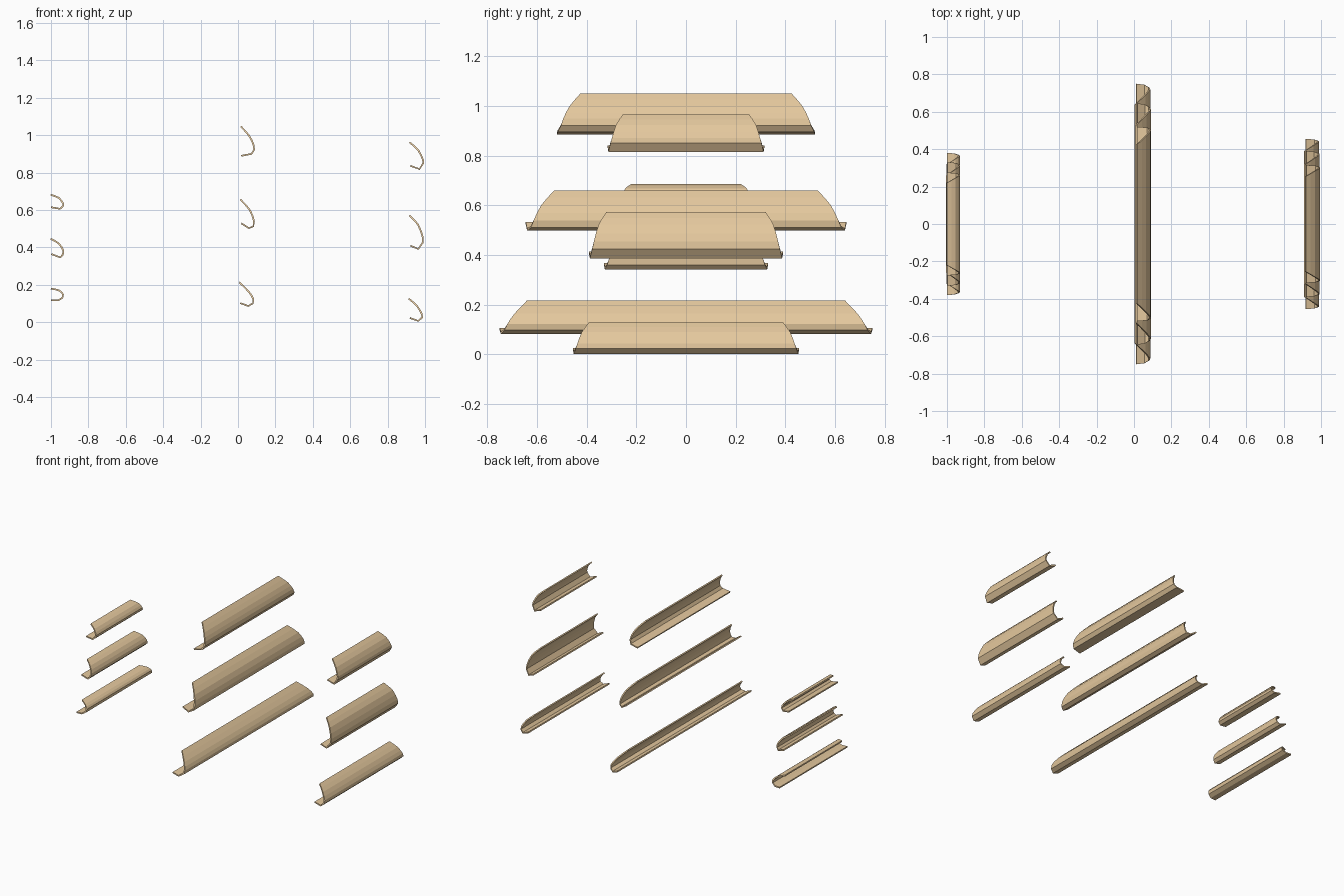
import bpy, bmesh
from mathutils import Vector

if "Cube" in bpy.data.objects:
    bpy.data.objects.remove(bpy.data.objects["Cube"])

mat = bpy.data.materials.new("tan")
mat.diffuse_color = (0.78, 0.58, 0.34, 1)
mat.use_nodes = True
mat.node_tree.nodes["Principled BSDF"].inputs["Base Color"].default_value = mat.diffuse_color

# how far each profile point reaches from the short upper edge to the long lower lip
REACH = [0, 0.45, 0.72, 0.82, 0.95, 1.0]


def refine(pts):
    """Add one curved midpoint in each of the two long upper segments."""
    out = []
    for i, p in enumerate(pts):
        out.append(p)
        if i < 2:
            a = pts[i - 1] if i else p * 2 - pts[1]
            b, c = pts[i + 1], pts[i + 2]
            out.append((p + b) * 0.5625 - (a + c) * 0.0625)
    return out


def slat(name, short, long, profile):
    """Hooked slat along y: profile is x, z from upper edge down to lower lip."""
    pts = refine([Vector((x, short + (long - short) * f, z))
                  for (x, z), f in zip(profile, REACH)])
    bm = bmesh.new()
    rows = [[bm.verts.new((p.x, s * p.y, p.z)) for s in (-1, 1)] for p in pts]
    for a, b in zip(rows, rows[1:]):
        bm.faces.new((a[0], b[0], b[1], a[1]))
    me = bpy.data.meshes.new(name)
    bm.to_mesh(me)
    bm.free()
    me.materials.append(mat)
    ob = bpy.data.objects.new(name, me)
    bpy.context.collection.objects.link(ob)
    # thin wall grown towards the hollow side
    mod = ob.modifiers.new("wall", 'SOLIDIFY')
    mod.thickness = 0.009
    mod.offset = -1


# middle column, long slats
slat("middle_slat_low", 0.64, 0.75,
     [(.01, .217), (.062, .165), (.087, .122), (.083, .098), (.055, .082), (.01, .098)])
slat("middle_slat_mid", 0.53, 0.645,
     [(.015, .66), (.067, .602), (.09, .54), (.085, .51), (.058, .498), (.015, .525)])
slat("middle_slat_top", 0.425, 0.52,
     [(.018, 1.05), (.063, 1.0), (.087, .95), (.091, .922), (.075, .896), (.018, .885)])

# right column, medium slats
slat("right_slat_low", 0.39, 0.455,
     [(.915, .13), (.96, .09), (.987, .045), (.989, .024), (.965, .002), (.918, .018)])
slat("right_slat_mid", 0.32, 0.39,
     [(.92, .574), (.967, .523), (.992, .455), (.993, .425), (.965, .387), (.92, .405)])
slat("right_slat_top", 0.255, 0.315,
     [(.92, .965), (.967, .923), (.993, .87), (.995, .85), (.972, .814), (.92, .832)])

# left column, small slats
slat("left_slat_low", 0.32, 0.38,
     [(-1, .184), (-.955, .174), (-.931, .15), (-.935, .128), (-.96, .112), (-1, .112)])
slat("left_slat_mid", 0.26, 0.33,
     [(-1, .45), (-.955, .424), (-.93, .384), (-.932, .36), (-.95, .342), (-1, .36)])
slat("left_slat_top", 0.22, 0.275,
     [(-1, .686), (-.955, .668), (-.93, .634), (-.932, .618), (-.95, .602), (-1, .61)])
